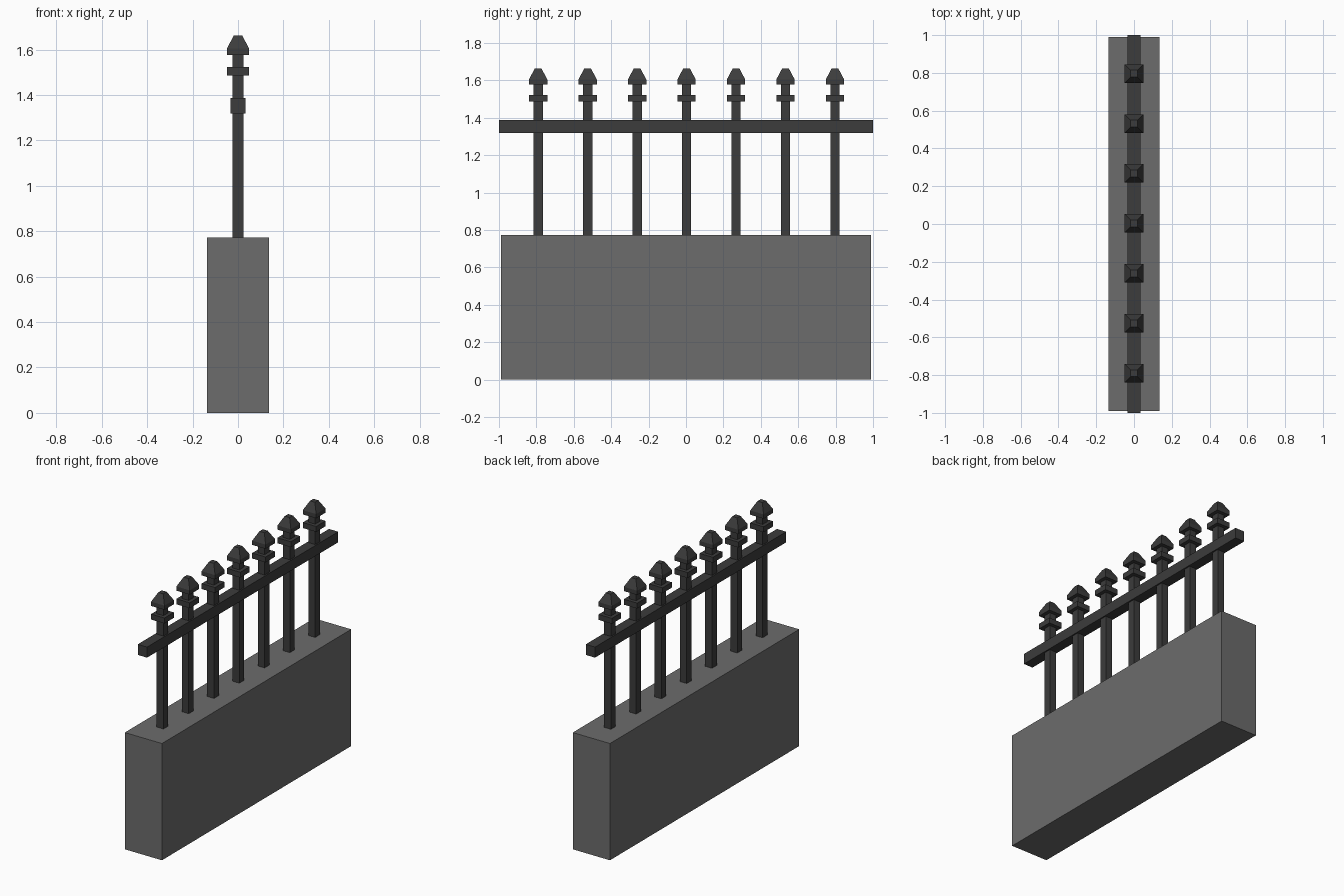
import bpy, bmesh

if "Cube" in bpy.data.objects:
    bpy.data.objects.remove(bpy.data.objects["Cube"])

def material(name, v):
    m = bpy.data.materials.new(name)
    m.diffuse_color = (v, v, v, 1)
    m.use_nodes = True
    m.node_tree.nodes["Principled BSDF"].inputs["Base Color"].default_value = m.diffuse_color
    return m

STONE = material("stone", 0.15)
IRON = material("iron", 0.045)

def loft(name, sections, mat, y=0.0):
    """Stack of rectangular sections (half x, half y, z), capped at both ends."""
    bm = bmesh.new()
    rings = [[bm.verts.new((sx * hx, sy * hy, z))
              for sx, sy in ((-1, -1), (1, -1), (1, 1), (-1, 1))]
             for hx, hy, z in sections]
    for a, b in zip(rings, rings[1:]):
        for i in range(4):
            j = (i + 1) % 4
            bm.faces.new((a[i], a[j], b[j], b[i]))
    bm.faces.new(rings[0][::-1])
    bm.faces.new(rings[-1])
    me = bpy.data.meshes.new(name)
    bm.to_mesh(me)
    bm.free()
    me.materials.append(mat)
    ob = bpy.data.objects.new(name, me)
    ob.location.y = y
    bpy.context.collection.objects.link(ob)
    return ob

# Low wall and the rail running along it
loft("base_wall", [(0.136, 0.99, 0), (0.136, 0.99, 0.773)], STONE)
loft("top_rail", [(0.034, 1.0, 1.318), (0.034, 1.0, 1.388)], IRON)

# Seven pickets, each with a collar and a pointed finial
for i in range(7):
    y = 0.003 + (i - 3) * 0.2645
    loft(f"picket_{i + 1}", [(0.025, 0.025, 0.765), (0.025, 0.025, 1.58)], IRON, y)
    loft(f"collar_{i + 1}", [(0.049, 0.049, 1.487), (0.049, 0.049, 1.523)], IRON, y)
    loft(f"finial_{i + 1}", [(0.049, 0.049, 1.577), (0.049, 0.049, 1.605),
                             (0.018, 0.018, 1.663)], IRON, y)
